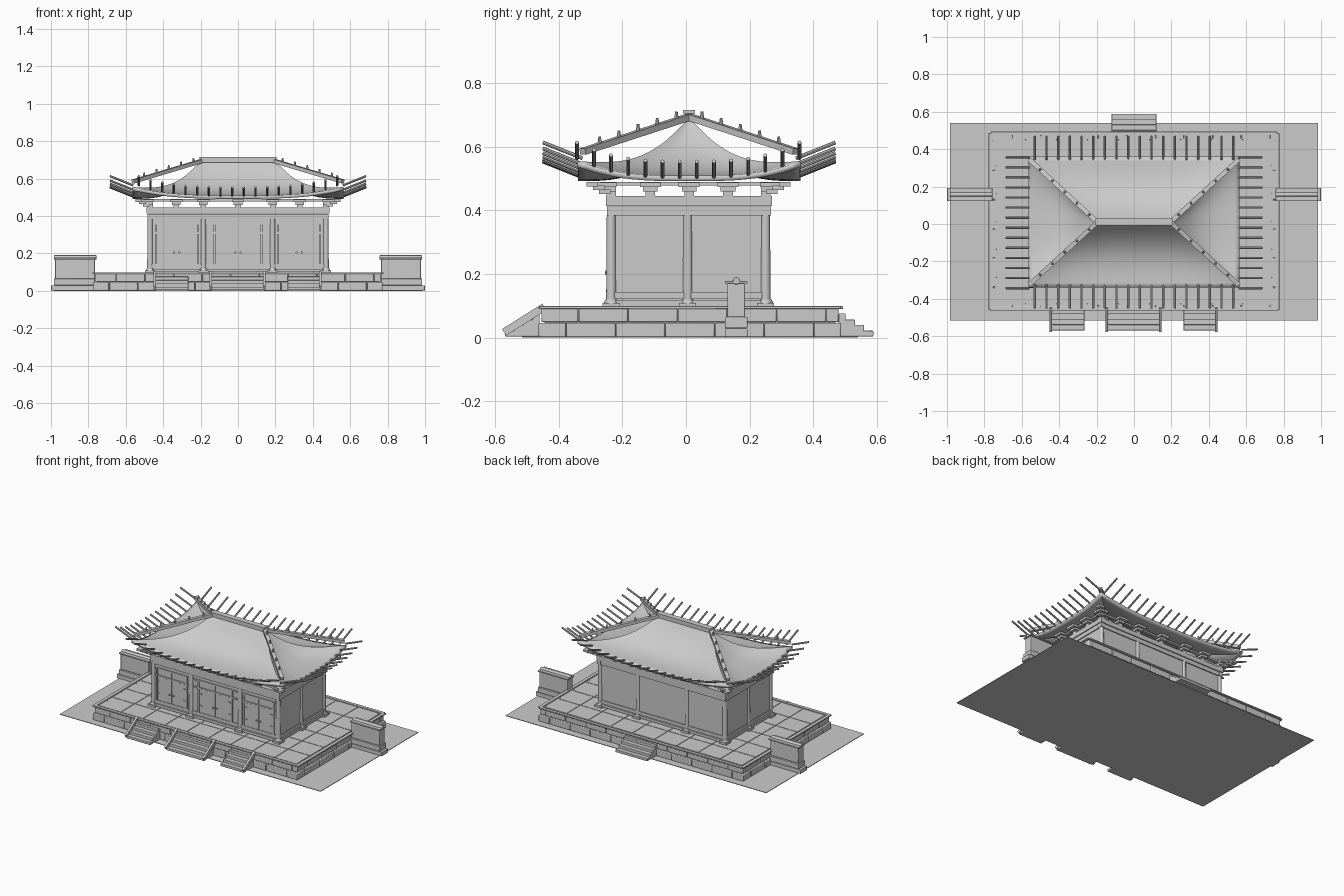
import bpy, bmesh, math
from mathutils import Vector, Matrix

if "Cube" in bpy.data.objects:
    bpy.data.objects.remove(bpy.data.objects["Cube"])

stone = bpy.data.materials.new("plain_grey")
stone.diffuse_color = (0.6, 0.6, 0.6, 1)
stone.use_nodes = True
stone.node_tree.nodes["Principled BSDF"].inputs["Base Color"].default_value = stone.diffuse_color
CY = 0.01  # centre of the hall in y


def finish(name, bm, bevel=0):
    me = bpy.data.meshes.new(name)
    bm.to_mesh(me)
    bm.free()
    ob = bpy.data.objects.new(name, me)
    bpy.context.collection.objects.link(ob)
    me.materials.append(stone)
    if bevel:
        m = ob.modifiers.new("bevel", 'BEVEL')
        m.width = bevel
        m.segments = 2
    bpy.ops.object.select_all(action='DESELECT')
    ob.select_set(True)
    bpy.context.view_layer.objects.active = ob
    bpy.ops.object.shade_smooth_by_angle(angle=math.radians(35))
    return ob


def box(bm, x0, x1, y0, y1, z0, z1):
    m = Matrix.Translation(((x0 + x1) / 2, (y0 + y1) / 2, (z0 + z1) / 2))
    bmesh.ops.create_cube(bm, size=1, matrix=m @ Matrix.Diagonal((x1 - x0, y1 - y0, z1 - z0, 1)))


def cbox(bm, x, y, w, d, z0, z1):
    box(bm, x - w / 2, x + w / 2, y - d / 2, y + d / 2, z0, z1)


def rod(bm, a, b, r, r2=None, n=10):
    a, b = Vector(a), Vector(b)
    d = b - a
    m = Matrix.Translation((a + b) / 2) @ d.to_track_quat('Z', 'Y').to_matrix().to_4x4()
    bmesh.ops.create_cone(bm, cap_ends=True, segments=n, radius1=r,
                          radius2=r if r2 is None else r2, depth=d.length, matrix=m)


def beam(bm, a, b, w, h):
    a, b = Vector(a), Vector(b)
    d = b - a
    x = d.normalized()
    y = Vector((0, 0, 1)).cross(x).normalized()
    rot = Matrix((x, y, x.cross(y))).transposed().to_4x4()
    bmesh.ops.create_cube(bm, size=1, matrix=Matrix.Translation((a + b) / 2) @ rot
                          @ Matrix.Diagonal((d.length, w, h, 1)))


# Ground sheet
bm = bmesh.new()
box(bm, -0.984, 0.984, -0.515, 0.54, 0, 0.004)
finish("ground_sheet", bm)

# Terrace: core, floor slabs, two courses of blocks, rim
PX, Y0, Y1 = 0.765, -0.455, 0.48
bm = bmesh.new()
box(bm, -PX + 0.01, PX - 0.01, Y0 + 0.01, Y1 - 0.01, 0.002, 0.089)
finish("terrace_core", bm)
bm = bmesh.new()
nx, ny = 9, 6
for i in range(nx):
    for j in range(ny):
        w, d = (2 * PX - 0.04) / nx, (Y1 - Y0 - 0.04) / ny
        cbox(bm, -PX + 0.02 + (i + 0.5) * w, Y0 + 0.02 + (j + 0.5) * d, w - 0.004, d - 0.004, 0.085, 0.095)
finish("terrace_slabs", bm)
bm = bmesh.new()
for z0, z1, off, out in ((0.002, 0.047, 0, 0.008), (0.049, 0.092, 0.5, 0)):
    for lo, hi, along_x in ((-PX, PX, True), (Y0, Y1, False)):
        n = round((hi - lo) / 0.15)
        cuts = [lo - out] + [lo + (k + 0.5 + off / 2) * (hi - lo) / n for k in range(n)] + [hi + out]
        for a, b in zip(cuts, cuts[1:]):
            if b - a < 0.01:
                continue
            a, b = a + 0.001, b - 0.001
            if along_x:
                box(bm, a, b, Y0 - out, Y0 + 0.03, z0, z1)
                box(bm, a, b, Y1 - 0.03, Y1 + out, z0, z1)
            else:
                box(bm, -PX - out, -PX + 0.03, a, b, z0, z1)
                box(bm, PX - 0.03, PX + out, a, b, z0, z1)
finish("terrace_blocks", bm, 0.004)
bm = bmesh.new()
for s in (-1, 1):
    box(bm, s * PX - 0.012, s * PX + 0.012, Y0 - 0.006, Y1 + 0.006, 0.09, 0.099)
for y in (Y0, Y1):
    box(bm, -PX, PX, y - 0.008, y + 0.014, 0.09, 0.099)
finish("terrace_rim", bm, 0.002)


# Stairs and their sloping side rails
def stairs(name, x0, x1, y, s):
    bm = bmesh.new()
    for k in range(4):
        box(bm, x0, x1, *sorted((y, y + s * (0.029 * k + 0.022))), 0.004, 0.076 - 0.018 * k)
    finish(name, bm, 0.003)


stairs("front_stairs", -0.14, 0.14, Y0 - 0.005, -1)
stairs("left_front_stairs", -0.44, -0.265, Y0 - 0.005, -1)
stairs("right_front_stairs", 0.265, 0.44, Y0 - 0.005, -1)
stairs("back_stairs", -0.12, 0.12, Y1, 1)
bm = bmesh.new()
for x in (-0.445, -0.145, 0.14, 0.44):
    beam(bm, (x, -0.572, 0.017), (x, -0.445, 0.097), 0.014, 0.024)
finish("stair_rails", bm)

# Side walls flanking the terrace
bm = bmesh.new()
for s in (-1, 1):
    def wbox(a, b, y0, y1, z0, z1):
        box(bm, *sorted((s * a, s * b)), y0, y1, z0, z1)
    wbox(0.765, 1.0, 0.122, 0.193, 0.002, 0.03)
    wbox(0.765, 0.985, 0.122, 0.193, 0.03, 0.065)
    wbox(0.765, 0.978, 0.13, 0.185, 0.065, 0.17)
    wbox(0.757, 0.985, 0.122, 0.193, 0.17, 0.179)
    rod(bm, (s * 0.757, 0.158, 0.179), (s * 0.985, 0.158, 0.179), 0.012)
finish("flank_walls", bm, 0.003)

# Hall columns with footings
XS = (-0.47, -0.185, 0.185, 0.47)
YS = (-0.235, CY - 0.005, 0.25)
bm, foot = bmesh.new(), bmesh.new()
spots = [(x, y) for x in XS for y in (YS[0], YS[2])] + [(s * 0.47, YS[1]) for s in (-1, 1)]
for x, y in spots:
    rod(bm, (x, y, 0.11), (x, y, 0.4), 0.016, 0.014, 14)
    cbox(foot, x, y, 0.054, 0.054, 0.095, 0.109)
    rod(foot, (x, y, 0.109), (x, y, 0.12), 0.024, 0.019, 14)
finish("columns", bm)
finish("column_footings", foot)

# Walls between columns
bm = bmesh.new()
for s in (-1, 1):
    box(bm, s * 0.47 - 0.006, s * 0.47 + 0.006, YS[0], YS[2], 0.1, 0.4)
for y in (YS[0], YS[2]):
    box(bm, -0.47, 0.47, y - 0.006, y + 0.006, 0.1, 0.4)
finish("walls", bm)

# Horizontal beams: sill, tie and top plate
bm = bmesh.new()
for z0, z1, w, e in ((0.122, 0.143, 0.022, 0), (0.1, 0.118, 0.03, 0.01), (0.385, 0.412, 0.026, 0.015),
                     (0.414, 0.445, 0.034, 0.018), (0.479, 0.49, 0.02, 0.04)):
    for s in (-1, 1):
        cbox(bm, s * 0.47, CY, w, YS[2] - YS[0] + 2 * e, z0, z1)
    for y in (YS[0], YS[2]):
        cbox(bm, 0, y, 0.94 + 2 * e, w, z0, z1)
finish("wall_beams", bm)

# Door bays on the front
frame, leaf, pull = bmesh.new(), bmesh.new(), bmesh.new()
yf = YS[0] - 0.006
for cx, bw, dw in ((-0.3275, 0.245, 0.215), (0, 0.33, 0.24), (0.3275, 0.245, 0.215)):
    for z in (0.31, 0.36):
        cbox(frame, cx, yf, bw, 0.016, z - 0.005, z + 0.005)
    for s in (-1, 1):
        cbox(frame, cx + s * (dw / 2 + 0.005), yf, 0.01, 0.018, 0.143, 0.36)
        c = cx + s * dw / 4
        cbox(leaf, c, yf, dw / 2 - 0.004, 0.01, 0.145, 0.303)
        cbox(leaf, c, yf, dw / 2 - 0.004, 0.008, 0.317, 0.353)
        rod(pull, (cx + s * 0.014, yf - 0.014, 0.205), (cx + s * 0.014, yf, 0.205), 0.006, n=8)
        for z in (0.19, 0.27):
            cbox(pull, cx + s * (dw / 2 - 0.012), yf - 0.006, 0.016, 0.006, z, z + 0.006)
finish("door_frames", frame)
finish("door_leaves", leaf)
finish("door_fittings", pull)

# Stepped roof brackets
bm = bmesh.new()


def bracket(x, y, dx, dy):
    for k, (w, z) in enumerate(((0.03, 0.445), (0.046, 0.46), (0.066, 0.474))):
        o = 0.008 * k
        cbox(bm, x + dx * o, y + dy * o, w, w, z, z + 0.0145)


for x in (-0.33, -0.185, 0, 0.185, 0.33):
    bracket(x, YS[0], 0, -1)
    bracket(x, YS[2], 0, 1)
for s in (-1, 1):
    for y in (CY - 0.122, CY, CY + 0.122):
        bracket(s * 0.47, y, s, 0)
    for y, t in ((YS[0], -1), (YS[2], 1)):
        bracket(s * 0.47, y, s, t)
        for k in range(3):
            cbox(bm, s * (0.49 + 0.02 * k), y + t * (0.02 + 0.02 * k), 0.036, 0.036,
                 0.452 + 0.012 * k, 0.466 + 0.012 * k)
finish("roof_brackets", bm)

# Sagging hipped roof: one curved panel per side
RX, EX, EY, RZ = 0.2, 0.565, 0.35, 0.69


def roof_z(t, u):
    return 0.51 + (RZ - 0.51) * (1 - t) ** 3 + 0.045 * math.sqrt(t) * abs(u) ** 3


bm = bmesh.new()
NU, NT = 24, 14
for side in range(4):
    s = 1 if side < 2 else -1
    rows = []
    for j in range(NT + 1):
        t = j / NT
        row = []
        for i in range(NU + 1):
            u = (2 * i / NU - 1) * s
            hx = RX + (EX - RX) * t
            x, y = (u * hx, -s * EY * t) if side % 2 == 0 else (s * hx, u * EY * t)
            row.append(bm.verts.new((x, CY + y, roof_z(t, u))))
        rows.append(row)
    for a, b in zip(rows, rows[1:]):
        for i in range(NU):
            bm.faces.new((a[i], b[i], b[i + 1], a[i + 1]))
bmesh.ops.remove_doubles(bm, verts=bm.verts, dist=0.0005)
bmesh.ops.recalc_face_normals(bm, faces=bm.faces)
if sum(f.normal.z for f in bm.faces) < 0:
    bmesh.ops.reverse_faces(bm, faces=bm.faces)
roof = finish("roof", bm)
m = roof.modifiers.new("thickness", 'SOLIDIFY')
m.thickness = 0.018
m.offset = -1

# Ridge, straight hip beams and their studs
bm, stud = bmesh.new(), bmesh.new()
cbox(bm, 0, CY, 0.4, 0.026, 0.685, 0.705)
cbox(bm, 0, CY, 0.41, 0.038, 0.705, 0.716)
for sx in (-1, 1):
    for sy in (-1, 1):
        a = Vector((sx * 0.195, CY, 0.694))
        b = Vector((sx * 0.56, CY + sy * 0.335, 0.585))
        beam(bm, a, b, 0.024, 0.02)
        for k in range(5):
            p = a.lerp(b, 0.12 + 0.18 * k)
            rod(stud, p, p + Vector((0, 0, 0.03)), 0.008, 0.004, 8)
finish("ridge_and_hips", bm)
finish("hip_studs", stud)

# Rising rafters around the eaves
bm = bmesh.new()


def rafter(px, py, dx, dy, u):
    z = 0.528 + 0.06 * abs(u) ** 3
    rod(bm, (px - dx * 0.01, py - dy * 0.01, z - 0.024), (px + dx * 0.115, py + dy * 0.115, z + 0.026), 0.006, n=8)


for s in (-1, 1):
    for k in range(18):
        u = 2 * k / 17 - 1
        rafter(u * 0.53, CY + s * 0.345, 0, s, u)
    for k in range(14):
        u = 2 * k / 13 - 1
        rafter(s * 0.57, CY - 0.003 + u * 0.35, s, 0, u)
finish("eave_rafters", bm)
